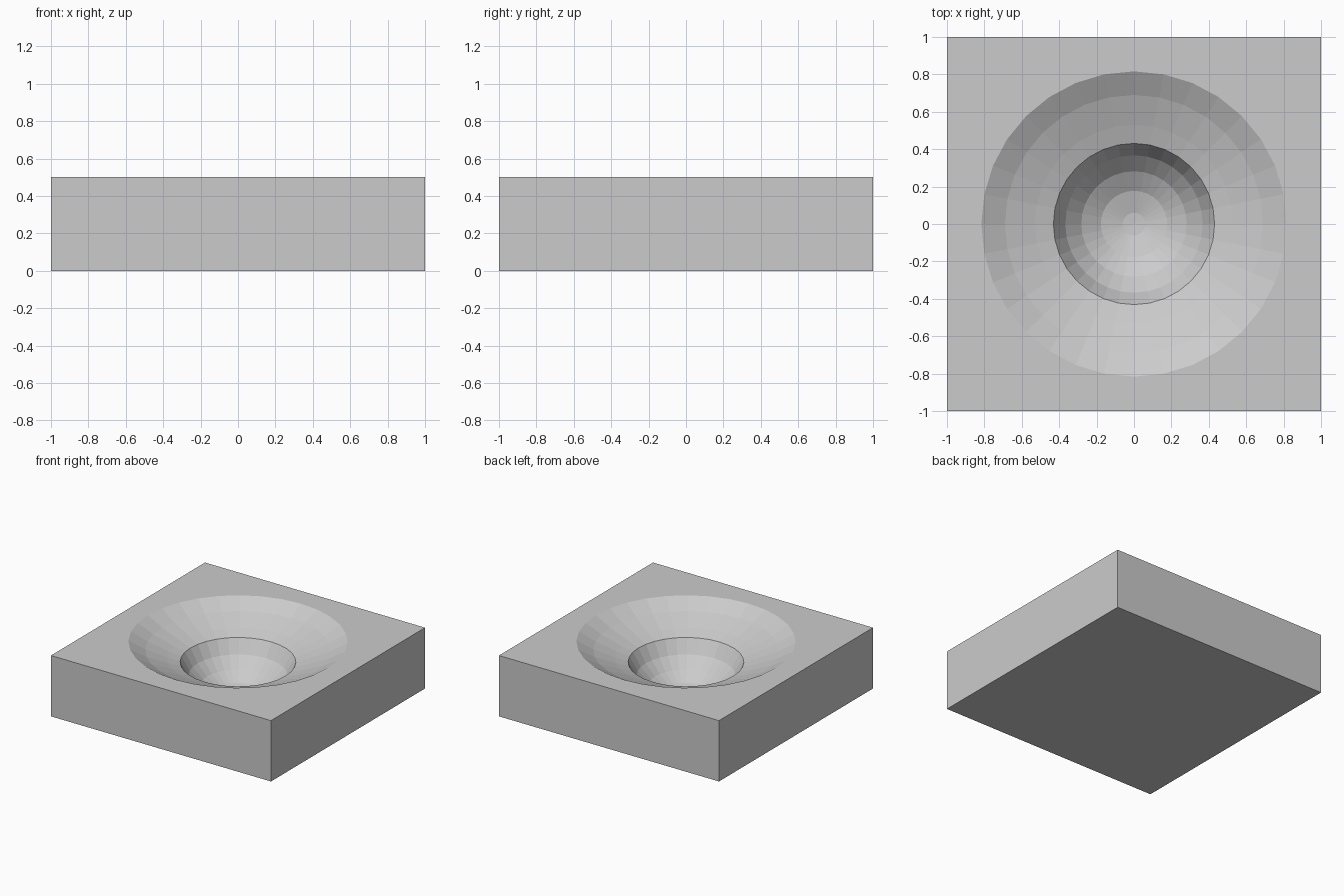
import bpy, bmesh, math

if "Cube" in bpy.data.objects:
    bpy.data.objects.remove(bpy.data.objects["Cube"])

# Block
bpy.ops.mesh.primitive_cube_add(size=1, location=(0, 0, 0.25))
block = bpy.context.object
block.name = "dished_block"
block.scale = (2, 2, 0.5)
bpy.ops.object.transform_apply(location=True, scale=True)

# Recess profile: spherical cup in the middle, then a shallow dish that
# continues straight past the block's top face
CUP_R, CUP_Z, SIDES = 0.463, 0.505, 32
profile = []
for deg in (7.5, 22.5, 37.5, 52.5):
    a = math.radians(deg)
    profile.append((CUP_R * math.sin(a), CUP_Z - CUP_R * math.cos(a)))
profile += [(0.431, 0.333), (0.53, 0.367), (0.69, 0.43), (0.996, 0.60)]

# Revolve the profile into a closed cutter
bm = bmesh.new()
rings = []
for r, z in profile:
    rings.append([bm.verts.new((r * math.cos(2 * math.pi * i / SIDES),
                                r * math.sin(2 * math.pi * i / SIDES), z))
                  for i in range(SIDES)])
for lower, upper in zip(rings, rings[1:]):
    for i in range(SIDES):
        j = (i + 1) % SIDES
        bm.faces.new((lower[i], lower[j], upper[j], upper[i]))
bottom = bm.verts.new((0, 0, CUP_Z - CUP_R))
for i in range(SIDES):
    bm.faces.new((bottom, rings[0][(i + 1) % SIDES], rings[0][i]))
bm.faces.new(rings[-1])
bmesh.ops.recalc_face_normals(bm, faces=bm.faces)
mesh = bpy.data.meshes.new("recess_cutter")
bm.to_mesh(mesh)
bm.free()
cutter = bpy.data.objects.new("recess_cutter", mesh)
bpy.context.collection.objects.link(cutter)
cutter.hide_render = True

# Carve the recess
mod = block.modifiers.new("recess", 'BOOLEAN')
mod.operation = 'DIFFERENCE'
mod.solver = 'EXACT'
mod.object = cutter
bpy.context.view_layer.objects.active = block
bpy.ops.object.modifier_apply(modifier=mod.name)
bpy.data.objects.remove(cutter)
